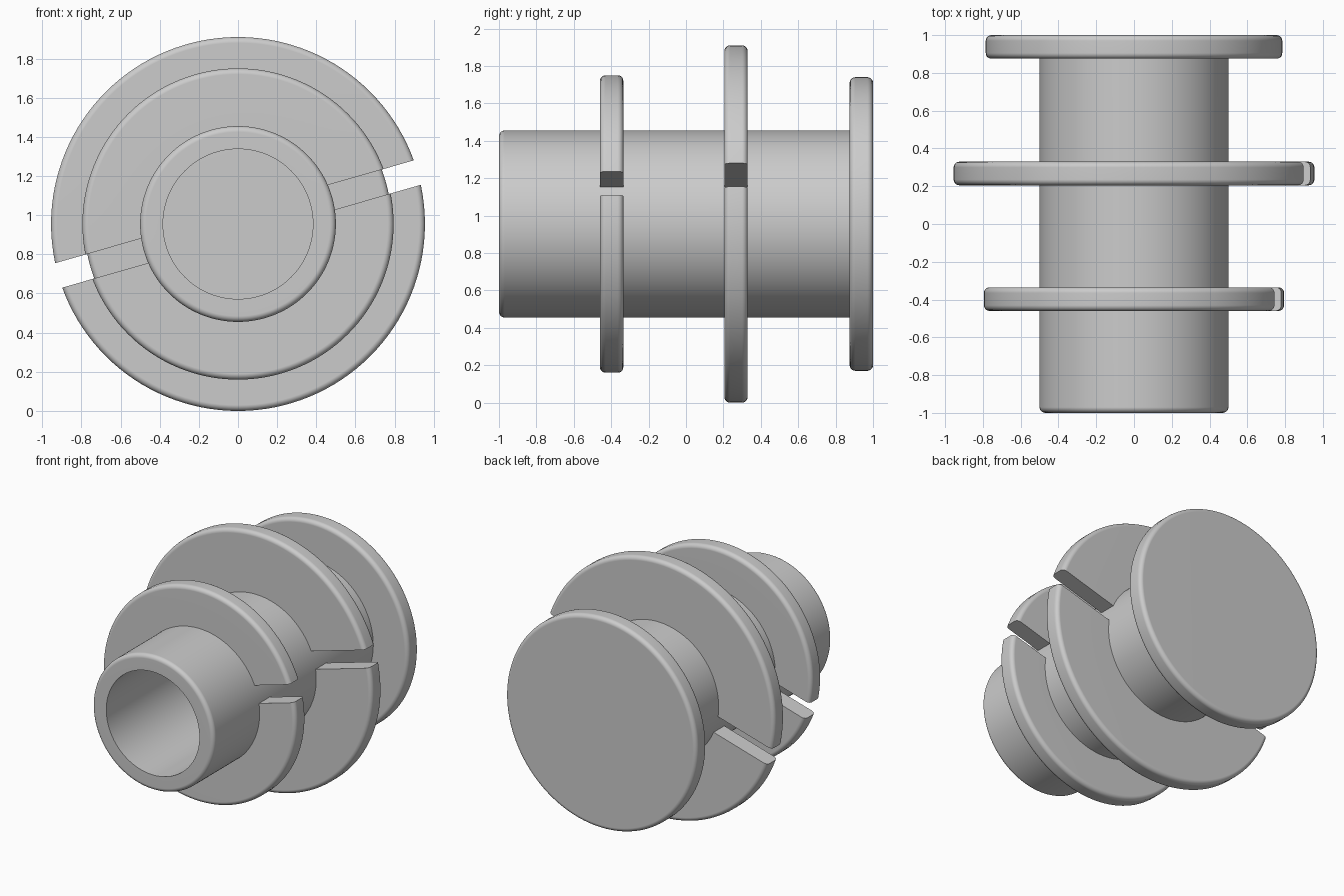
import bpy
import bmesh
import math
from mathutils import Matrix, Vector

AXIS_Z = 0.955
SEGMENTS = 128
FILLET = 0.03

cube = bpy.data.objects.get("Cube")
if cube:
    bpy.data.objects.remove(cube, do_unlink=True)

grey = bpy.data.materials.new("plain grey")
grey.use_nodes = True
grey.diffuse_color = (0.6, 0.6, 0.6, 1)
grey.node_tree.nodes["Principled BSDF"].inputs["Base Color"].default_value = (0.6, 0.6, 0.6, 1)


def fillet(r, y, side, steps=5):
    """Rounded outer corner; side is -1 at the front end, +1 at the back."""
    pts = []
    for i in range(steps + 1):
        a = i / steps * math.pi / 2
        pts.append((r - FILLET + FILLET * math.sin(a),
                    y - side * FILLET * (1 - math.cos(a))))
    return pts if side < 0 else pts[::-1]


def lathe(profile, closed):
    """Spin (radius, y) points about the y axis."""
    bm = bmesh.new()
    verts = [bm.verts.new((r, y, 0)) for r, y in profile]
    edges = [bm.edges.new(pair) for pair in zip(verts, verts[1:])]
    if closed:
        edges.append(bm.edges.new((verts[-1], verts[0])))
    bmesh.ops.spin(bm, geom=verts + edges, cent=(0, 0, 0), axis=(0, 1, 0),
                   angle=math.tau, steps=SEGMENTS, use_merge=True)
    bmesh.ops.remove_doubles(bm, verts=bm.verts, dist=0.0001)
    return bm


def finish(bm, name):
    bmesh.ops.recalc_face_normals(bm, faces=bm.faces)
    mesh = bpy.data.meshes.new(name)
    bm.to_mesh(mesh)
    bm.free()
    obj = bpy.data.objects.new(name, mesh)
    obj.location.z = AXIS_Z
    bpy.context.collection.objects.link(obj)
    mesh.materials.append(grey)
    bpy.ops.object.select_all(action="DESELECT")
    obj.select_set(True)
    bpy.context.view_layer.objects.active = obj
    bpy.ops.object.shade_smooth_by_angle(angle=math.radians(35))
    normals = obj.modifiers.new("clean shading", "WEIGHTED_NORMAL")
    normals.keep_sharp = True


def ring(inner, outer, front, back):
    return ([(inner, front)] + fillet(outer, front, -1)
            + fillet(outer, back, 1) + [(inner, back)])


# Hollow barrel, its back end seated in the cap
finish(lathe([(0.383, -1)] + fillet(0.5, -1, -1) + [(0.5, 0.9), (0.383, 0.9)], True), "barrel")

# Solid end cap, which also closes the bore
finish(lathe(ring(0, 0.785, 0.875, 1), False), "end_cap")

# Two flanges, each split into halves by a tilted straight slot
tilt = math.radians(16)
up = Vector((-math.sin(tilt), 0, math.cos(tilt)))
for name, radius, front, back in (("front_flange", 0.795, -0.46, -0.335),
                                  ("middle_flange", 0.955, 0.205, 0.33)):
    for half, side in (("upper", 1), ("lower", -1)):
        bm = lathe(ring(0.47, radius, front, back), True)
        cut = bmesh.ops.bisect_plane(
            bm, geom=bm.verts[:] + bm.edges[:] + bm.faces[:],
            plane_co=up * side * 0.065, plane_no=up * side, clear_inner=True)
        rim = [e for e in cut["geom_cut"] if isinstance(e, bmesh.types.BMEdge)]
        bmesh.ops.holes_fill(bm, edges=rim, sides=0)
        finish(bm, f"{name}_{half}")
